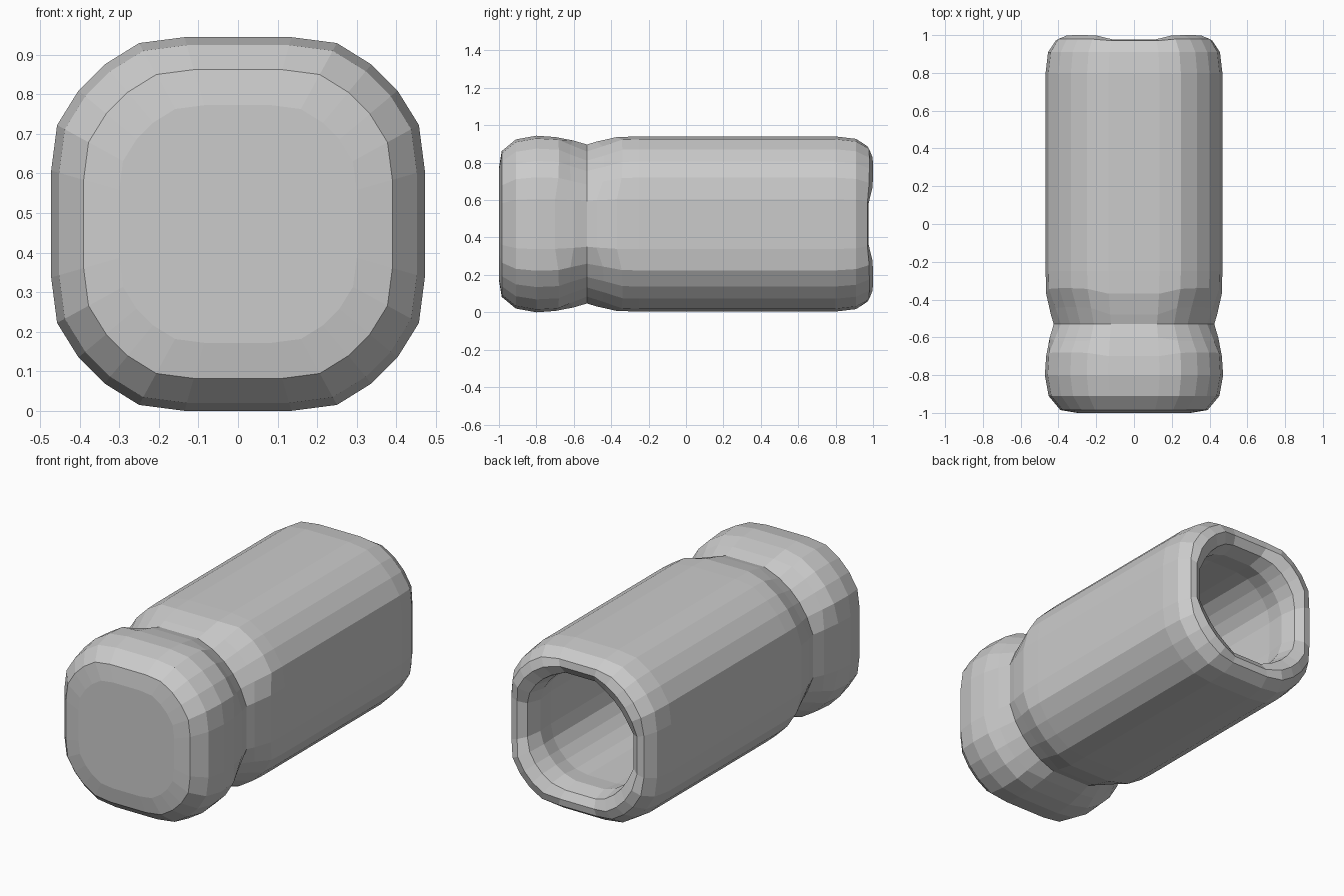
import bpy, bmesh, math
from mathutils import Vector

if "Cube" in bpy.data.objects:
    bpy.data.objects.remove(bpy.data.objects["Cube"])

HALF = 0.472
# One eighth of the rounded-square section, mirrored into a 24-sided outline
quarter = [(0.472, 0.135), (0.457, 0.25), (0.403, 0.337)]
quarter += [(b, a) for a, b in reversed(quarter)]
section = []
for k in range(4):
    for a, b in quarter:
        for _ in range(k):
            a, b = -b, a
        section.append((a, b))


def add_ring(bm, y, half, roundness=0.0, bump=0.0):
    """Ring between rounded square (0) and circle (1); bump shifts corners along y."""
    verts = []
    for a, b in section:
        p = Vector((a, b))
        square = p * (half / HALF)
        p2 = square.lerp(p.normalized() * half, roundness)
        corner = max(0.0, (p.length - 0.49) / 0.035)
        verts.append(bm.verts.new((p2.x, y + bump * corner, HALF + p2.y)))
    return verts


def loft(name, rings):
    bm = bmesh.new()
    loops = [add_ring(bm, *r) for r in rings]
    n = len(section)
    for lo, hi in zip(loops, loops[1:]):
        for i in range(n):
            j = (i + 1) % n
            bm.faces.new((lo[i], lo[j], hi[j], hi[i]))
    bm.faces.new(loops[0])
    bm.faces.new(loops[-1])
    bmesh.ops.recalc_face_normals(bm, faces=bm.faces)
    mesh = bpy.data.meshes.new(name)
    bm.to_mesh(mesh)
    bm.free()
    obj = bpy.data.objects.new(name, mesh)
    bpy.context.collection.objects.link(obj)
    return obj


# Pinched sleeve: closed front bulb, round neck, long hollow body
loft("pinched_sleeve", [
    # closed front bulb: y, half width, roundness, corner shift
    (-1.0, 0.30),
    (-0.985, 0.39),
    (-0.91, 0.452),
    (-0.80, HALF),
    (-0.70, 0.465, 0.0, 0.02),
    (-0.60, 0.452, 0.35, -0.02),
    # neck
    (-0.53, 0.442, 1.0),
    # body
    (-0.48, 0.448, 0.45, 0.04),
    (-0.37, 0.465, 0.0, 0.03),
    (-0.25, 0.468),
    (0.80, 0.468),
    (0.91, 0.455),
    (0.97, 0.415, 0.0, 0.01),
    # rolled mouth rim
    (0.975, 0.38, 0.3, 0.025),
    (0.945, 0.345, 0.9, 0.02),
    # cavity
    (0.86, 0.32, 0.7),
    (0.75, 0.325, 0.3),
    (-0.30, 0.325, 0.3),
    (-0.40, 0.27, 0.5),
])
